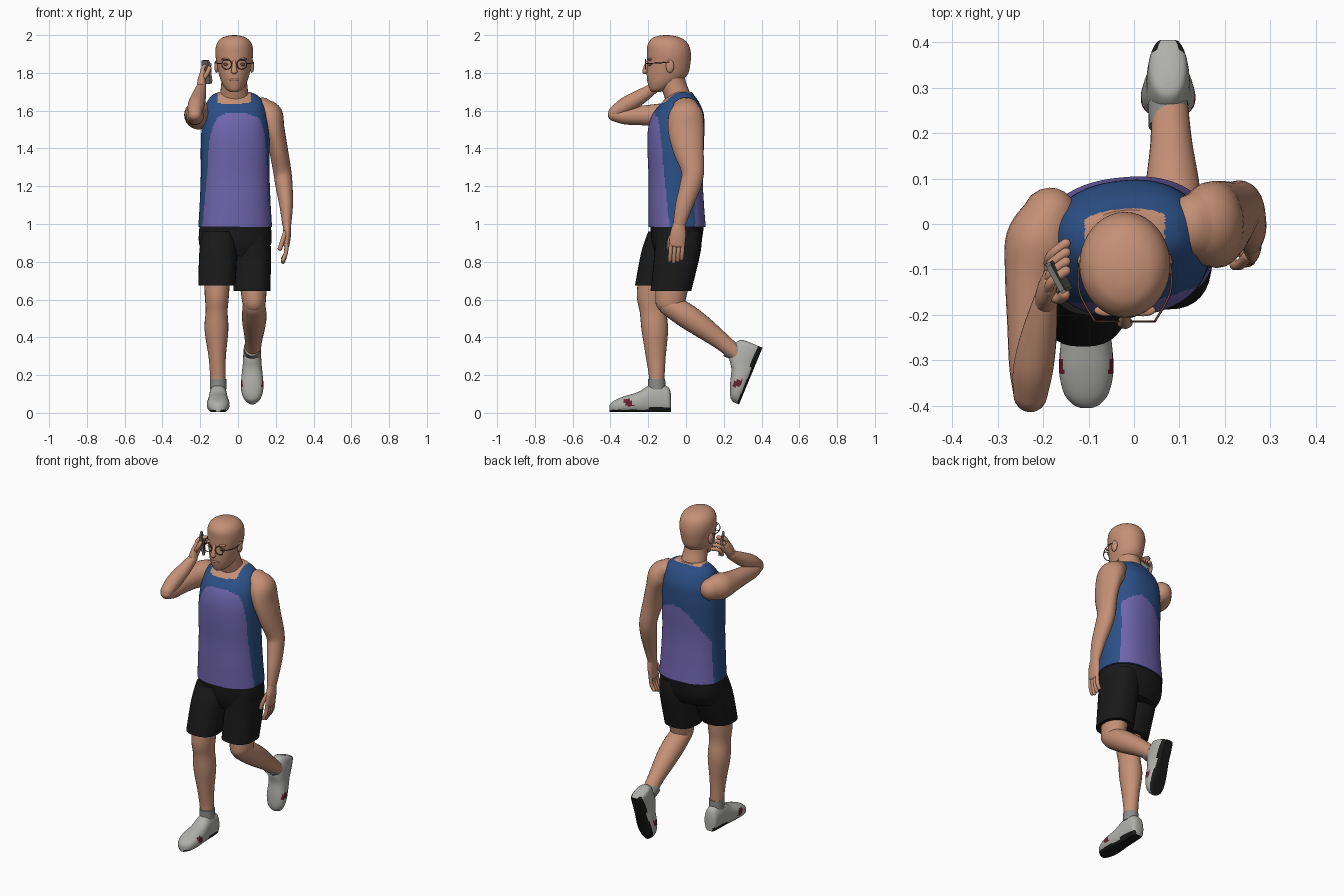
import bpy, bmesh, math
from mathutils import Vector, Matrix

if "Cube" in bpy.data.objects:
    bpy.data.objects.remove(bpy.data.objects["Cube"], do_unlink=True)


def material(name, r, g, b):
    m = bpy.data.materials.new(name)
    m.use_nodes = True
    m.diffuse_color = (r, g, b, 1)
    node = next(n for n in m.node_tree.nodes if n.type == 'BSDF_PRINCIPLED')
    node.inputs["Base Color"].default_value = (r, g, b, 1)
    node.inputs["Roughness"].default_value = 0.8
    return m


skin = material("skin", .56, .28, .18)
blue = material("vest_blue", .025, .08, .24)
purple = material("vest_purple", .16, .13, .42)
black = material("black_cloth", .01, .01, .01)
grey = material("shoe_grey", .43, .43, .41)
sock_grey = material("sock_grey", .26, .26, .25)
red = material("shoe_red", .14, .015, .03)
metal = material("phone_grey", .18, .18, .17)
brown = material("brown", .16, .07, .045)
UP = Vector((0, 0, 1))
made = []


def finish(name, bm, mats, rule=None, matrix=None):
    """Turn a bmesh into a named object, colouring faces by the rule."""
    bmesh.ops.recalc_face_normals(bm, faces=bm.faces[:])
    if rule:
        for f in bm.faces:
            f.material_index = rule(f.calc_center_median())
    if matrix:
        bm.transform(matrix)
    me = bpy.data.meshes.new(name)
    bm.to_mesh(me)
    bm.free()
    for m in mats:
        me.materials.append(m)
    ob = bpy.data.objects.new(name, me)
    bpy.context.collection.objects.link(ob)
    made.append(ob)
    return ob


def smooth_path(pts, steps):
    """Catmull-Rom through centre and radius together."""
    p = [pts[0]] + list(pts) + [pts[-1]]
    out = []
    for i in range(1, len(p) - 2):
        for s in range(steps):
            t = s / steps
            out.append([.5 * (2 * b + (c - a) * t + (2 * a - 5 * b + 4 * c - d) * t * t
                              + (3 * b - a - 3 * c + d) * t ** 3)
                        for a, b, c, d in zip(*p[i - 1:i + 3])])
    return out + [list(pts[-1])]


def tube(name, pts, mats, n=24, steps=5, axis=None, power=2, yaw=0,
         rounded=False, floor=None, rule=None, matrix=None):
    """Loft ellipses given as (x, y, z, radius across, radius deep)."""
    path = smooth_path(pts, steps)
    rings = []
    for i, p in enumerate(path):
        a, b = path[max(i - 1, 0)], path[min(i + 1, len(path) - 1)]
        t = axis or (Vector(b[:3]) - Vector(a[:3])).normalized()
        rings.append((Vector(p[:3]), t, p[3], p[4]))
    if rounded:
        def cap(ring, sign):
            c, t, ra, rb = ring
            return [(c + t * sign * min(ra, rb) * math.sin(k), t,
                     ra * math.cos(k), rb * math.cos(k)) for k in (.4, .8, 1.15, 1.4)]
        rings = cap(rings[0], -1)[::-1] + rings + cap(rings[-1], 1)
    bm = bmesh.new()
    loops = []
    for c, t, ra, rb in rings:
        ref = Vector((math.cos(yaw), math.sin(yaw), 0))
        if abs(t.dot(ref)) > .95:
            ref = Vector((0, 1, 0))
        u = (ref - t * ref.dot(t)).normalized()
        v = t.cross(u)
        loop = []
        for k in range(n):
            cs, sn = math.cos(math.tau * k / n), math.sin(math.tau * k / n)
            co = c + u * ra * math.copysign(abs(cs) ** (2 / power), cs) \
                   + v * rb * math.copysign(abs(sn) ** (2 / power), sn)
            if floor is not None:
                co.z = max(co.z, floor)
            loop.append(bm.verts.new(co))
        loops.append(loop)
    for a, b in zip(loops, loops[1:]):
        for k in range(n):
            j = (k + 1) % n
            bm.faces.new((a[k], a[j], b[j], b[k]))
    bm.faces.new(loops[0])
    bm.faces.new(loops[-1])
    return finish(name, bm, mats, rule, matrix)


def ball(name, centre, size, mat):
    bm = bmesh.new()
    bmesh.ops.create_uvsphere(bm, u_segments=16, v_segments=10, radius=1)
    return finish(name, bm, [mat], matrix=Matrix.Translation(centre) @ Matrix.Diagonal((*size, 1)))


def digit(name, pts, r):
    tube(name, [(*p, r, r) for p in pts], [skin], n=10, steps=3, rounded=True)


# Sleeveless vest with purple front and back panels
def vest_colour(c):
    depth = c.y - .12 * c.x
    if abs(c.x + .02) < .088 and c.z > 1.665 + .35 * (c.y + .05):
        return 2
    front = depth < -.11 - .09 * (c.z - 1) and c.z < 1.59 - 2 * (c.x + .01) ** 2
    back = depth > .03 and c.z < 1.45 - 5 * (c.x - .02) ** 2
    return 1 if front or back else 0


tube("vest", [(-.015, -.047, .985, .195, .15), (-.015, -.052, 1.1, .188, .146),
              (-.015, -.055, 1.25, .182, .142), (-.015, -.055, 1.4, .182, .148),
              (-.015, -.052, 1.5, .178, .148), (-.015, -.042, 1.58, .168, .135),
              (-.015, -.03, 1.64, .152, .1), (-.017, -.025, 1.68, .122, .068),
              (-.02, -.02, 1.7, .08, .05)],
     [blue, purple, skin], n=144, steps=10, axis=UP, power=2.3, yaw=.1, rule=vest_colour)

# Shorts: hips and two legs
tube("shorts_hips", [(-.015, -.047, 1.0, .188, .143), (-.015, -.05, .9, .192, .13),
                     (-.018, -.055, .83, .16, .1)], [black], n=32, axis=UP, power=2.3)
tube("shorts_right_leg", [(-.1, -.08, .96, .09, .12), (-.105, -.115, .85, .1, .122),
                          (-.112, -.17, .675, .098, .1)], [black], n=32, axis=UP, power=2.4)
tube("shorts_left_leg", [(.075, -.04, .96, .09, .125), (.078, -.045, .85, .097, .122),
                         (.073, -.08, .645, .098, .108)], [black], n=32, axis=UP, power=2.4)

# Legs
tube("right_leg", [(-.11, -.17, .75, .07, .08), (-.112, -.18, .62, .064, .08),
                   (-.113, -.175, .54, .058, .07), (-.114, -.165, .44, .063, .07),
                   (-.11, -.16, .3, .046, .053), (-.107, -.155, .2, .041, .042),
                   (-.105, -.155, .12, .04, .04)], [skin])
tube("left_thigh", [(.075, -.06, .75, .075, .085), (.082, -.075, .66, .07, .085),
                    (.085, -.085, .585, .062, .078)], [skin], rounded=True)
tube("left_calf", [(.085, -.085, .57, .06, .06), (.086, 0, .515, .065, .065),
                   (.085, .08, .46, .06, .06), (.082, .18, .385, .046, .048),
                   (.078, .27, .31, .04, .04)], [skin], rounded=True)


# Shoes with dark soles, red side marks and socks
def shoe_colour(c):
    if c.z < (.025 if c.y > -.12 else .012):
        return 1
    slant = c.y + .225 + .5 * (c.z - .05)
    return 2 if abs(slant) < .02 and abs(c.x) > .035 and .032 < c.z < .07 else 0


profile = [(0, .025, .1), (-.012, .04, .13), (-.05, .046, .148), (-.09, .048, .15),
           (-.125, .05, .137), (-.17, .055, .108), (-.24, .06, .086),
           (-.29, .05, .066), (-.315, .032, .05), (-.325, .012, .035)]
for side, place in (("right", Matrix.Translation((-.105, -.08, .004))),
                    ("left", Matrix.Translation((.075, .405, .345))
                     @ Matrix.Rotation(math.radians(67.5), 4, 'X'))):
    tube(side + "_shoe", [(0, y, h * .46, w, h * .54) for y, w, h in profile],
         [grey, black, red], n=64, steps=6, axis=Vector((0, -1, 0)), power=2.3,
         floor=0, rule=shoe_colour, matrix=place)
    tube(side + "_sock", [(0, -.075, .12, .044, .046), (0, -.075, .175, .043, .045)],
         [sock_grey], axis=UP, matrix=place)

# Left arm hanging at the side, with its hand
tube("left_arm", [(.13, -.002, 1.615, .055, .07), (.165, 0, 1.575, .072, .092),
                  (.19, 0, 1.5, .057, .095), (.213, .012, 1.4, .05, .082),
                  (.234, .036, 1.28, .048, .06), (.244, .022, 1.2, .045, .055),
                  (.255, -.01, 1.1, .036, .046), (.258, -.035, 1.0, .024, .033)],
     [skin], rounded=True)
tube("left_palm", [(.258, -.035, 1.01, .022, .03), (.26, -.042, .95, .021, .042),
                   (.257, -.048, .89, .016, .042)], [skin], rounded=True)
for k in range(4):
    y = -.08 + k * .021
    digit(f"left_finger_{k + 1}", [(.257, y, .89), (.253, y - .003, .845),
                                   (.238, y - .006, .8 + .008 * abs(k - 1))], .011)
digit("left_thumb", [(.25, -.07, .955), (.235, -.088, .91), (.222, -.09, .87)], .012)

# Right arm raised, forearm folded back towards the ear
tube("right_upper_arm", [(-.185, .02, 1.575, .06, .065), (-.208, -.04, 1.577, .075, .077),
                         (-.222, -.12, 1.577, .062, .063), (-.228, -.22, 1.575, .051, .053),
                         (-.228, -.32, 1.572, .046, .045), (-.228, -.38, 1.578, .036, .034)],
     [skin], rounded=True)
tube("right_forearm", [(-.228, -.375, 1.59, .038, .036), (-.222, -.32, 1.628, .044, .043),
                       (-.21, -.25, 1.668, .04, .04), (-.195, -.17, 1.72, .027, .028)],
     [skin], rounded=True)
tube("right_palm", [(-.195, -.172, 1.72, .025, .027), (-.192, -.148, 1.76, .022, .034),
                    (-.185, -.125, 1.795, .017, .036)], [skin], rounded=True)
for k in range(4):
    y, z = -.148 + k * .02, 1.815 - k * .016
    digit(f"right_finger_{k + 1}", [(-.188, y, z - .015), (-.182, y + .02, z + .018),
                                    (-.15, y + .045, z + .028)], .011)
digit("right_thumb", [(-.185, -.155, 1.765), (-.165, -.165, 1.795), (-.152, -.155, 1.825)], .012)

# Telephone held by the ear
bm = bmesh.new()
bmesh.ops.create_cube(bm, size=1)
bmesh.ops.bevel(bm, geom=bm.edges[:], offset=.08, segments=2, affect='EDGES')
finish("telephone", bm, [metal],
       matrix=Matrix.Translation((-.165, -.115, 1.805)) @ Matrix.Rotation(.5, 4, 'Z')
       @ Matrix.Rotation(-.15, 4, 'Y') @ Matrix.Diagonal((.014, .075, .125, 1)))

# Neck, head and face
tube("neck", [(-.02, -.025, 1.62, .085, .07), (-.02, -.045, 1.68, .076, .072),
              (-.02, -.07, 1.75, .068, .07), (-.02, -.08, 1.8, .066, .07)], [skin], axis=UP)
tube("head", [(-.02, -.158, 1.7, .022, .025), (-.02, -.143, 1.715, .045, .05),
              (-.02, -.118, 1.75, .067, .085), (-.02, -.1, 1.79, .08, .108),
              (-.02, -.092, 1.84, .091, .114), (-.02, -.09, 1.9, .1, .116),
              (-.02, -.095, 1.95, .094, .108), (-.02, -.1, 1.982, .07, .08),
              (-.02, -.105, 1.996, .035, .042), (-.02, -.105, 2.0, .006, .008)],
     [skin], n=40, steps=6, axis=UP)
tube("nose", [(-.02, -.198, 1.865, .009, .009), (-.02, -.21, 1.835, .012, .013),
              (-.02, -.217, 1.807, .017, .014)], [skin], rounded=True)
ball("lips", (-.02, -.196, 1.763), (.028, .012, .009), skin)
ball("chin", (-.02, -.168, 1.722), (.03, .024, .02), skin)
for name, s in (("right", -1), ("left", 1)):
    x = -.02 + s * .04
    ball(name + "_ear", (-.02 + s * .093, -.085, 1.835), (.012, .022, .035), skin)
    ball(name + "_eye", (x, -.188, 1.845), (.018, .011, .009), brown)
    ball(name + "_brow", (x, -.19, 1.872), (.028, .013, .007), skin)
    # Spectacle rim and temple
    bpy.ops.mesh.primitive_torus_add(major_radius=.026, minor_radius=.0025, major_segments=24,
                                     minor_segments=6, location=(x, -.214, 1.845),
                                     rotation=(math.pi / 2, 0, 0))
    rim = bpy.context.object
    rim.name = name + "_spectacle_rim"
    rim.data.materials.append(brown)
    made.append(rim)
    tube(name + "_spectacle_temple", [(x + s * .026, -.214, 1.85, .0025, .0025),
                                      (-.02 + s * .1, -.15, 1.852, .0025, .0025),
                                      (-.02 + s * .1, -.085, 1.858, .0025, .0025)], [brown], n=8)

# Smooth shading with sharp hems
bpy.ops.object.select_all(action='DESELECT')
for ob in made:
    ob.select_set(True)
bpy.context.view_layer.objects.active = made[0]
bpy.ops.object.shade_smooth_by_angle(angle=math.radians(50))
